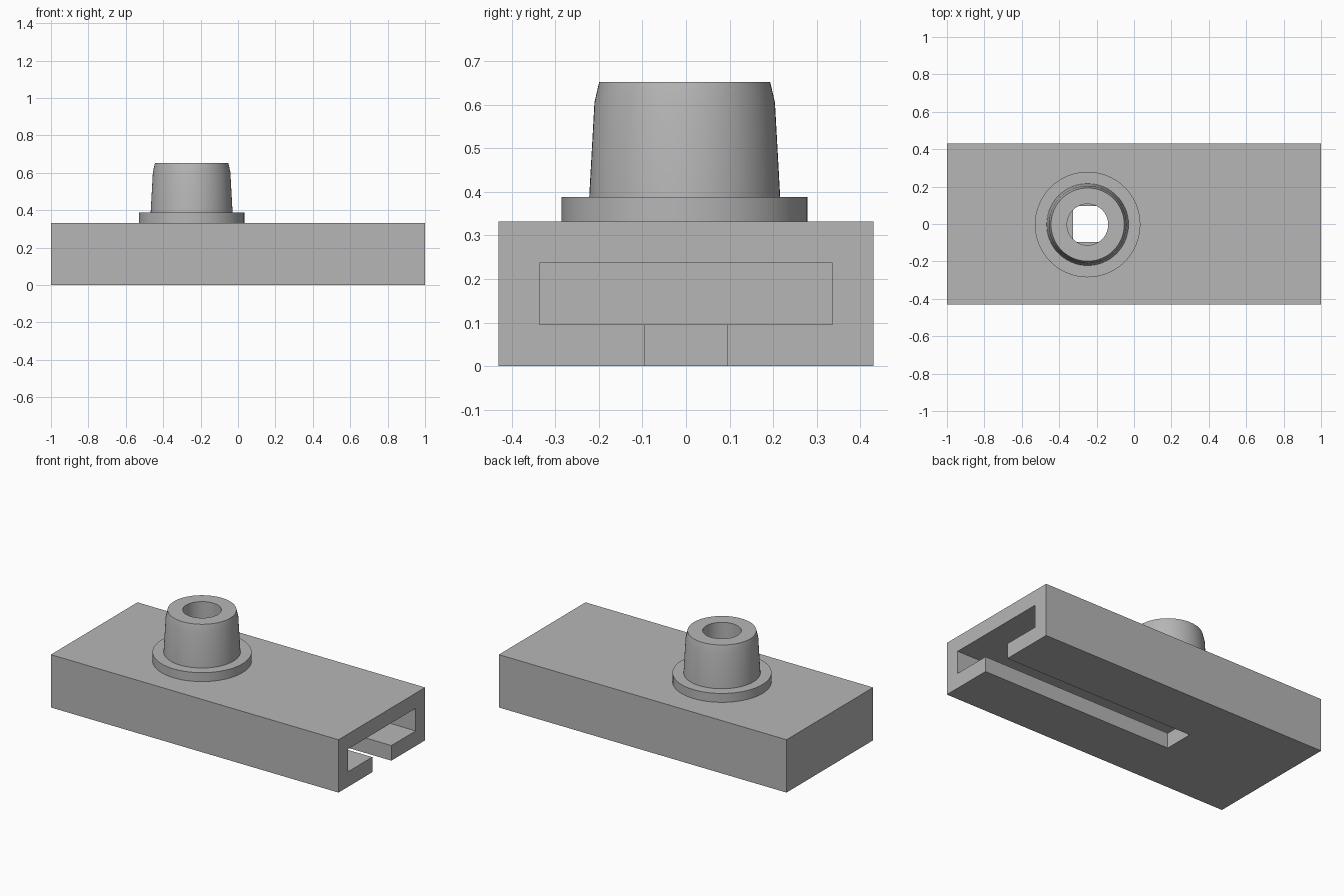
import bpy, bmesh, math
from mathutils import Matrix, Vector

if "Cube" in bpy.data.objects:
    bpy.data.objects.remove(bpy.data.objects["Cube"], do_unlink=True)

# Single grey material
grey = bpy.data.materials.new("plain grey")
grey.use_nodes = True
colour = (0.47, 0.47, 0.47, 1)
grey.diffuse_color = colour
grey.node_tree.nodes["Principled BSDF"].inputs["Base Color"].default_value = colour

CENTRE = Vector((-0.248, -0.003, 0))
BORE = 0.11
TOP = 0.332
SIDES = 64


def finish(name, bm):
    mesh = bpy.data.meshes.new(name)
    bm.to_mesh(mesh)
    bm.free()
    mesh.materials.append(grey)
    obj = bpy.data.objects.new(name, mesh)
    bpy.context.collection.objects.link(obj)
    return obj


def box(name, low, high):
    low, high = Vector(low), Vector(high)
    bm = bmesh.new()
    bmesh.ops.create_cube(bm, size=1, matrix=Matrix.Translation((low + high) / 2)
                          @ Matrix.Diagonal((*(high - low), 1)))
    return finish(name, bm)


def lathe(name, profile):
    bm = bmesh.new()
    verts = [bm.verts.new((r, 0, z)) for r, z in profile]
    edges = [bm.edges.new(pair) for pair in zip(verts, verts[1:])]
    bmesh.ops.spin(bm, geom=verts + edges, axis=(0, 0, 1), cent=(0, 0, 0),
                   angle=math.tau, steps=SIDES)
    bmesh.ops.remove_doubles(bm, verts=bm.verts, dist=1e-4)
    bmesh.ops.recalc_face_normals(bm, faces=bm.faces)
    bmesh.ops.translate(bm, verts=bm.verts, vec=CENTRE)
    return finish(name, bm)


def cut(target, cutter):
    mod = target.modifiers.new("cut", "BOOLEAN")
    mod.operation = "DIFFERENCE"
    mod.solver = "EXACT"
    mod.object = cutter
    bpy.context.view_layer.objects.active = target
    bpy.ops.object.modifier_apply(modifier=mod.name)
    bpy.data.objects.remove(cutter, do_unlink=True)


def smooth(obj):
    bpy.ops.object.select_all(action="DESELECT")
    obj.select_set(True)
    bpy.context.view_layer.objects.active = obj
    bpy.ops.object.shade_smooth_by_angle(angle=math.radians(25))


# Block with a T-slot open at one end, and a bore down into it
block = box("slotted_block", (-1, -0.43, 0), (1, 0.43, TOP))
cut(block, box("slot_cutter", (-0.565, -0.336, 0.095), (1.2, 0.336, 0.237)))
cut(block, box("slit_cutter", (-0.325, -0.095, -0.1), (1.2, 0.095, 0.15)))
cut(block, lathe("bore_cutter", [(0, 0.18), (BORE, 0.18), (BORE, 0.5), (0, 0.5)]))
smooth(block)

# Hollow tapered boss standing on a round collar
boss = lathe("boss_with_collar", [
    (BORE, TOP), (BORE, 0.652), (0.196, 0.652), (0.207, 0.605),
    (0.219, 0.388), (0.282, 0.388), (0.282, TOP)])

# Point the open shell's faces outwards
top_face = max(boss.data.polygons, key=lambda p: p.center.z)
if top_face.normal.z < 0:
    boss.data.flip_normals()
smooth(boss)
